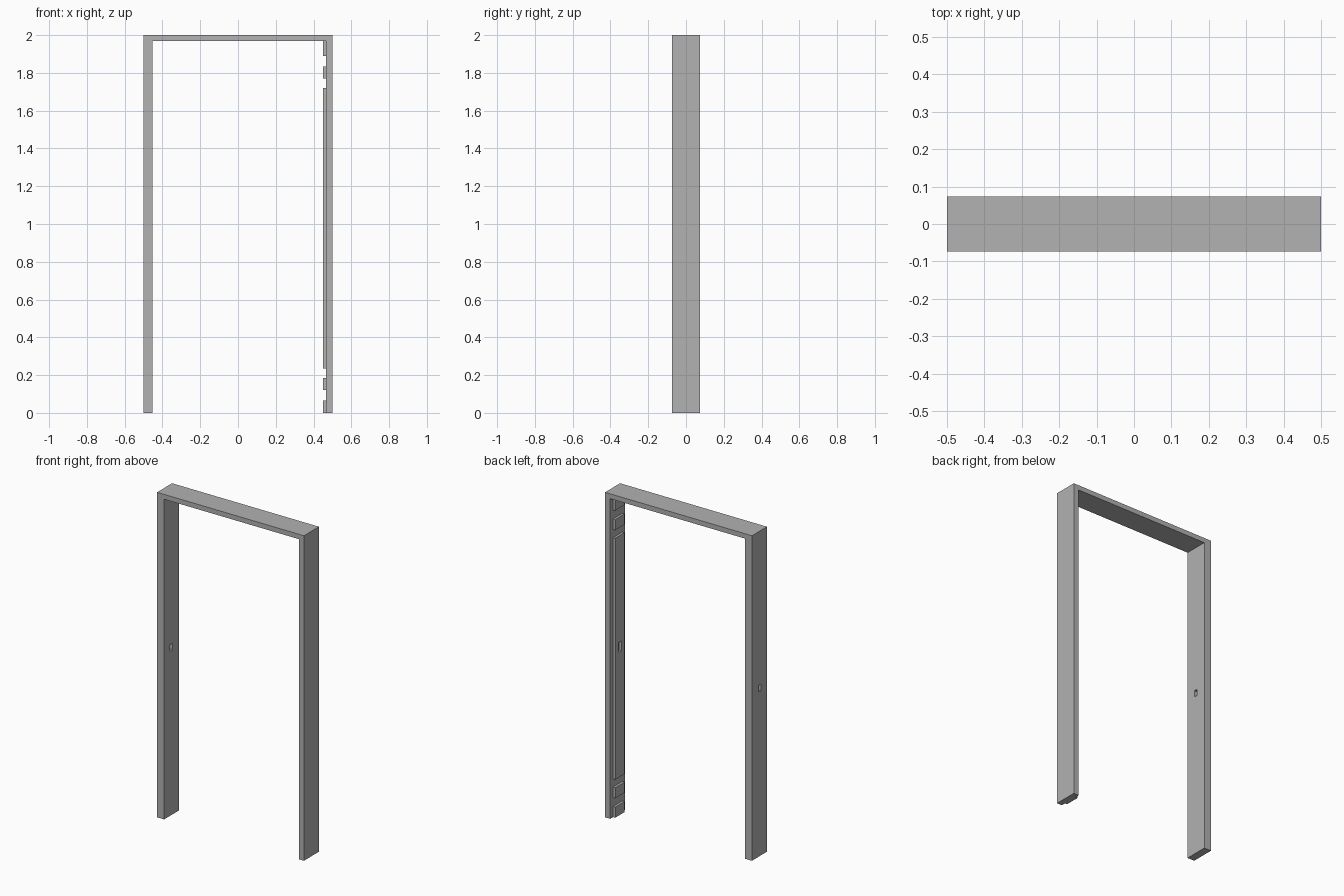
import bpy
import bmesh
from mathutils import Vector

cube = bpy.data.objects.get("Cube")
if cube:
    bpy.data.objects.remove(cube, do_unlink=True)

DEPTH = 0.073          # half depth of the frame
HEAD = 1.97            # underside of the head
INNER_R, INNER_L = -0.452, 0.465
STRIP_X, STRIP_Y = 0.45, 0.045

grey = bpy.data.materials.new("plain_grey")
grey.use_nodes = True
colour = (0.445, 0.445, 0.445, 1)
grey.diffuse_color = colour
grey.node_tree.nodes["Principled BSDF"].inputs["Base Color"].default_value = colour


def finish(name, bm):
    bmesh.ops.recalc_face_normals(bm, faces=bm.faces)
    mesh = bpy.data.meshes.new(name)
    bm.to_mesh(mesh)
    bm.free()
    mesh.materials.append(grey)
    obj = bpy.data.objects.new(name, mesh)
    bpy.context.collection.objects.link(obj)
    return obj


def box(name, low, high):
    low, high = Vector(low), Vector(high)
    bm = bmesh.new()
    bmesh.ops.create_cube(bm, size=1)
    bmesh.ops.scale(bm, vec=high - low, verts=bm.verts)
    bmesh.ops.translate(bm, vec=(low + high) / 2, verts=bm.verts)
    return finish(name, bm)


def cut(obj, low, high):
    cutter = box("cutter", low, high)
    cutter.hide_render = True
    mod = obj.modifiers.new("opening", "BOOLEAN")
    mod.operation = "DIFFERENCE"
    mod.solver = "EXACT"
    mod.object = cutter
    bpy.context.view_layer.objects.active = obj
    bpy.ops.object.modifier_apply(modifier=mod.name)
    bpy.data.objects.remove(cutter, do_unlink=True)


# Two posts and the head, as one extruded outline
outline = [(-0.5, 0), (INNER_R, 0), (INNER_R, HEAD), (INNER_L, HEAD),
           (INNER_L, 0), (0.5, 0), (0.5, 2), (-0.5, 2)]
bm = bmesh.new()
face = bm.faces.new([bm.verts.new((x, -DEPTH, z)) for x, z in outline])
extruded = bmesh.ops.extrude_face_region(bm, geom=[face])["geom"]
bmesh.ops.translate(bm, vec=(0, 2 * DEPTH, 0),
                    verts=[v for v in extruded if isinstance(v, bmesh.types.BMVert)])
frame = finish("door_frame", bm)

# Latch hole through the right post
cut(frame, (-0.55, -0.014, 1.013), (-0.4, 0.01, 1.053))

# Raised strip on the left post, broken by the hinge gaps
spans = [(0, 0.065), (0.12, 0.185), (0.235, 1.72), (1.77, 1.835), (1.89, HEAD)]
strips = [box(f"left_strip_{i}", (STRIP_X, -STRIP_Y, low), (INNER_L, STRIP_Y, high))
          for i, (low, high) in enumerate(spans, 1)]

# Shallow slot in the long strip
cut(strips[2], (0.44, -0.015, 1.003), (0.48, 0.015, 1.065))
